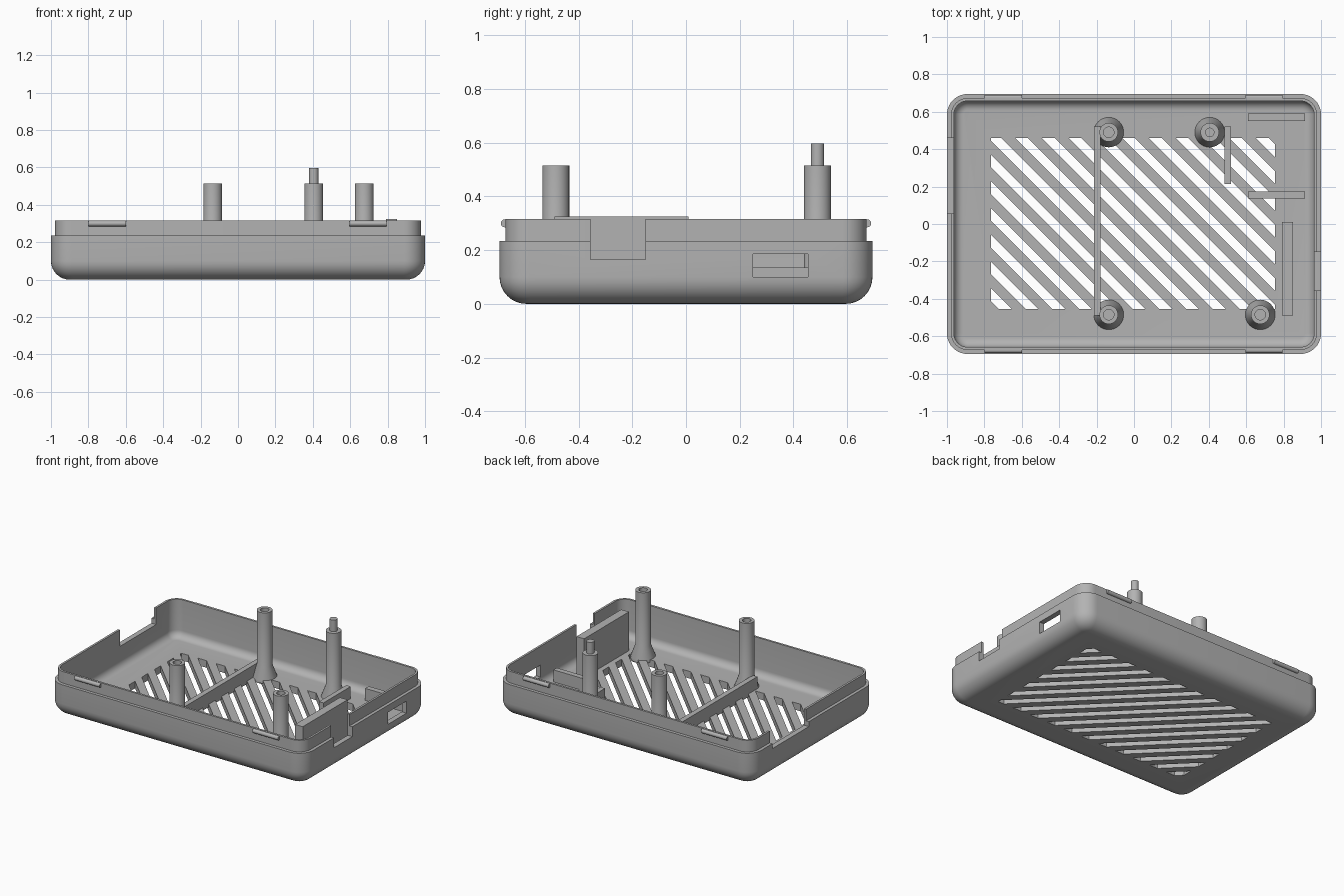
import bpy, bmesh, math
from mathutils import Vector

if "Cube" in bpy.data.objects:
    bpy.data.objects.remove(bpy.data.objects["Cube"], do_unlink=True)

FLOOR, RIM, STEP = 0.05, 0.317, 0.235
HX, HY = 1.0, 0.695

grey = bpy.data.materials.new("matte_grey")
grey.use_nodes = True
grey.diffuse_color = (0.45, 0.45, 0.45, 1)
grey.node_tree.nodes["Principled BSDF"].inputs["Base Color"].default_value = grey.diffuse_color


def make(name, bm):
    bmesh.ops.recalc_face_normals(bm, faces=bm.faces)
    me = bpy.data.meshes.new(name)
    bm.to_mesh(me)
    bm.free()
    me.materials.append(grey)
    ob = bpy.data.objects.new(name, me)
    bpy.context.collection.objects.link(ob)
    return ob


def activate(ob):
    bpy.ops.object.select_all(action='DESELECT')
    ob.select_set(True)
    bpy.context.view_layer.objects.active = ob


def smooth(ob):
    activate(ob)
    bpy.ops.object.shade_smooth_by_angle(angle=math.radians(35))


def add_box(bm, lo, hi):
    lo, hi = Vector(lo), Vector(hi)
    verts = bmesh.ops.create_cube(bm, size=1)["verts"]
    for v in verts:
        v.co = Vector([(lo[i] + hi[i]) / 2 + v.co[i] * (hi[i] - lo[i]) for i in range(3)])


def box(name, lo, hi):
    bm = bmesh.new()
    add_box(bm, lo, hi)
    return make(name, bm)


def rounded_ring(bm, inset, radius, z, seg=10):
    """Rounded rectangle of vertices, inset from the tray outline."""
    ring = []
    for q, (sx, sy) in enumerate([(1, 1), (-1, 1), (-1, -1), (1, -1)]):
        cx, cy = sx * (HX - inset - radius), sy * (HY - inset - radius)
        for k in range(seg + 1):
            a = (q + k / seg) * math.pi / 2
            ring.append(bm.verts.new((cx + radius * math.cos(a), cy + radius * math.sin(a), z)))
    return ring


def lathe(name, profile, x, y, seg=32):
    bm = bmesh.new()
    vs = [bm.verts.new((r, 0, z)) for r, z in profile]
    edges = [bm.edges.new(p) for p in zip(vs, vs[1:])]
    bmesh.ops.spin(bm, geom=vs + edges, cent=(0, 0, 0), axis=(0, 0, 1),
                   angle=2 * math.pi, steps=seg)
    bmesh.ops.remove_doubles(bm, verts=bm.verts, dist=0.0005)
    ob = make(name, bm)
    ob.location = (x, y, 0)
    smooth(ob)
    return ob


# Tray shell: outer fillet, stepped lip, inner fillet and floor
bm = bmesh.new()
N = 8
quarter = [math.pi / 2 * k / N for k in range(N + 1)]
fillet, inner, wall = 0.1, 0.05, 0.037
rings = [rounded_ring(bm, fillet * (1 - math.sin(a)), 0.11 - 0.09 * (1 - math.sin(a)),
                      fillet * (1 - math.cos(a))) for a in quarter]
rings += [rounded_ring(bm, i, 0.11 - i, z) for i, z in
          [(0, STEP), (0.022, STEP), (0.022, RIM), (wall, RIM)]]
rings += [rounded_ring(bm, wall + inner * (1 - math.cos(a)), 0.073 - inner * (1 - math.cos(a)),
                       FLOOR + inner * (1 - math.sin(a))) for a in quarter]
for a, b in zip(rings, rings[1:]):
    for k in range(len(a)):
        j = (k + 1) % len(a)
        bm.faces.new((a[k], a[j], b[j], b[k]))
bm.faces.new(rings[0])
bm.faces.new(rings[-1])
shell = make("tray_shell", bm)

# Cutters: diagonal vent slots, connector window and wall notches
cutters = []
pitch, slot, first = 0.143, 0.068, -0.176
diag = Vector((1, 1, 0)).normalized()
for n in range(-8, 10):
    c = first + n * pitch
    part = bmesh.new()
    add_box(part, (-0.765, -0.455, -0.1), (0.755, 0.46, 0.09))
    for d, sign in ((c, -1), (c + slot, 1)):
        cut = bmesh.ops.bisect_plane(part, geom=part.verts[:] + part.edges[:] + part.faces[:],
                                     plane_co=(d, 0, 0), plane_no=diag * sign, clear_outer=True)
        edges = [e for e in part.edges if e.is_boundary]
        if edges:
            bmesh.ops.holes_fill(part, edges=edges)
    if part.faces:
        cutters.append(make("vent_cutter", part))
    else:
        part.free()
cutters += [
    box("window_cutter", (0.9, 0.25, 0.1), (1.1, 0.455, 0.185)),
    box("right_notch_cutter", (0.93, -0.355, 0.165), (1.1, -0.15, 0.5)),
    box("left_notch_cutter", (-1.1, 0.055, 0.2), (-0.93, 0.46, 0.5)),
]
for cutter in cutters:
    cutter.hide_render = True
    mod = shell.modifiers.new("cut", 'BOOLEAN')
    mod.operation, mod.solver, mod.object = 'DIFFERENCE', 'EXACT', cutter
    activate(shell)
    bpy.ops.object.modifier_apply(modifier=mod.name)
    bpy.data.objects.remove(cutter, do_unlink=True)
smooth(shell)

# Flared mounting posts: three with screw holes, one with a locating pin
TOP, R = 0.515, 0.05
base = [(0, 0.03), (0.08, 0.03), (0.08, FLOOR), (R, FLOOR + 0.08), (R, TOP)]
hole = [(0.028, TOP), (0.028, 0.4), (0, 0.4)]
pin = [(0.025, TOP), (0.025, 0.597), (0, 0.597)]
for name, x, y, end in [("back_left_post", -0.135, 0.49, hole),
                        ("front_left_post", -0.135, -0.485, hole),
                        ("front_right_post", 0.675, -0.485, hole),
                        ("pin_post", 0.405, 0.49, pin)]:
    lathe(name, base + end, x, y)

# Support ribs standing on the floor
RIB = 0.135
for name, x0, x1, y0, y1, top in [("long_rib", -0.215, -0.178, -0.49, 0.52, RIB),
                                  ("short_rib", 0.483, 0.518, 0.215, 0.52, RIB),
                                  ("back_side_rib", 0.61, 0.915, 0.55, 0.59, RIB),
                                  ("middle_side_rib", 0.61, 0.915, 0.137, 0.175, RIB),
                                  ("tall_side_plate", 0.79, 0.85, -0.49, 0.01, 0.325)]:
    box(name, (x0, y0, 0.03), (x1, y1, top))

# Rounded snap ridges on the front and back lip
for side, sy in (("front", -1), ("back", 1)):
    for end, x in (("left", -0.7), ("right", 0.695)):
        ridge = lathe(f"{side}_{end}_snap_ridge",
                      [(0, -0.1), (0.015, -0.1), (0.015, 0.1), (0, 0.1)], x, sy * 0.675, 16)
        ridge.location.z = 0.3
        ridge.rotation_euler.y = math.pi / 2
